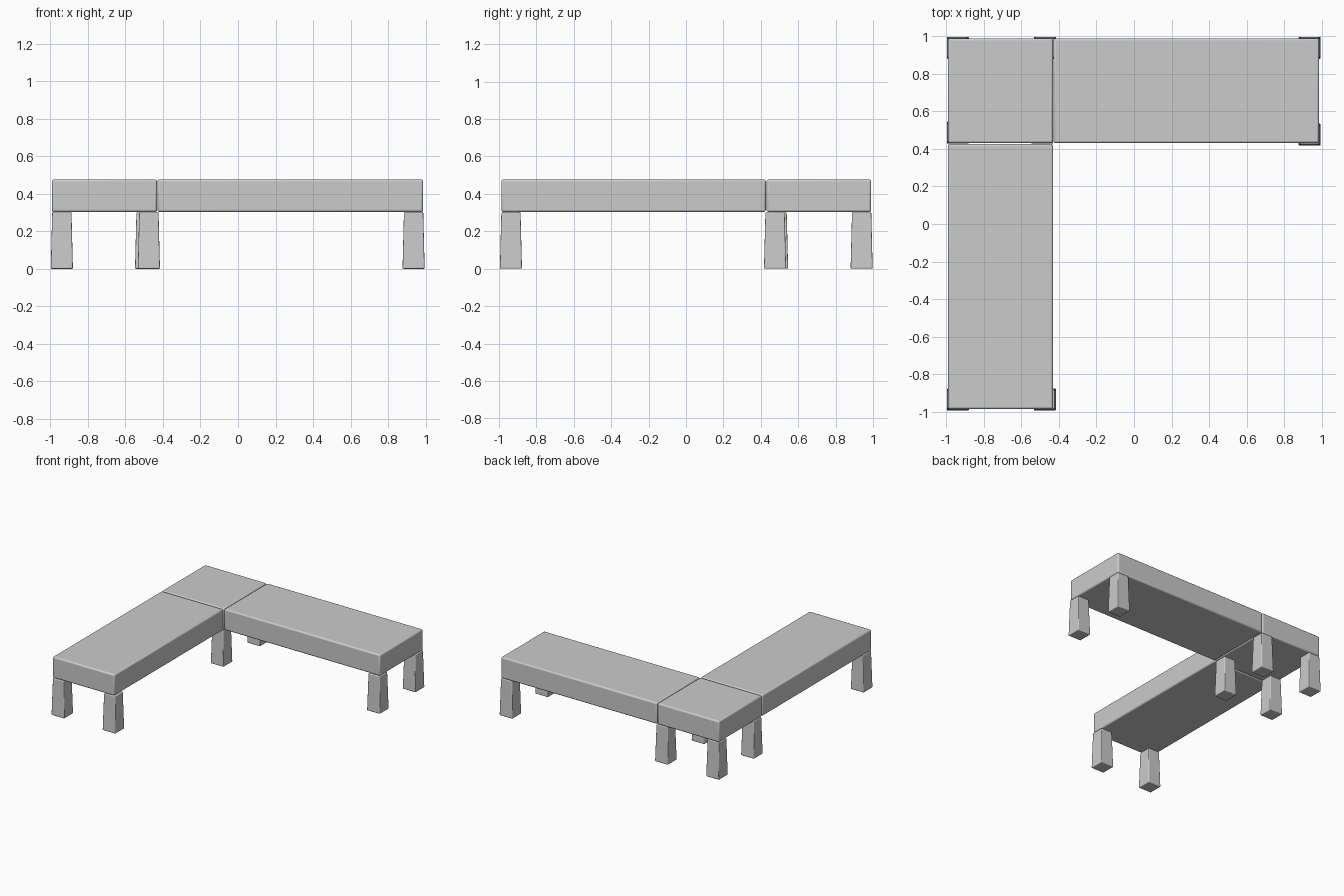
import bpy, bmesh

if "Cube" in bpy.data.objects:
    bpy.data.objects.remove(bpy.data.objects["Cube"])


def block(name, x0, x1, y0, y1, z0, z1, taper=1.0, bevel=0.012):
    """Box with softly rounded edges; taper scales its top face."""
    cx, cy = (x0 + x1) / 2, (y0 + y1) / 2
    bm = bmesh.new()
    bmesh.ops.create_cube(bm, size=1)
    for v in bm.verts:
        s = taper if v.co.z > 0 else 1.0
        v.co.x *= (x1 - x0) * s
        v.co.y *= (y1 - y0) * s
        v.co.z = z1 if v.co.z > 0 else z0
    mesh = bpy.data.meshes.new(name)
    bm.to_mesh(mesh)
    bm.free()
    ob = bpy.data.objects.new(name, mesh)
    ob.location = (cx, cy, 0)
    bpy.context.collection.objects.link(ob)
    mod = ob.modifiers.new("rounded_edges", 'BEVEL')
    mod.width = bevel
    mod.segments = 3
    bpy.ops.object.select_all(action='DESELECT')
    ob.select_set(True)
    bpy.context.view_layer.objects.active = ob
    bpy.ops.object.shade_smooth_by_angle()
    return ob


LEG_H, TOP = 0.303, 0.477

# Three padded seat sections forming the L
block("corner_seat", -0.992, -0.431, 0.431, 0.99, LEG_H, TOP)
block("right_seat", -0.429, 0.987, 0.431, 0.99, LEG_H, TOP)
block("front_seat", -0.992, -0.431, -0.987, 0.427, LEG_H, TOP)

# Eight legs, narrower at the top
W = 0.118
OUT = 0.998 - W / 2
legs = {
    "corner_leg": (-OUT, OUT),
    "back_middle_leg": (-0.475, OUT),
    "left_middle_leg": (-OUT, 0.487),
    "inner_leg": (-0.490, 0.487),
    "right_back_leg": (OUT - 0.003, OUT),
    "right_front_leg": (OUT - 0.003, 0.476),
    "front_left_leg": (-OUT, -OUT + 0.003),
    "front_right_leg": (-0.475, -OUT + 0.003),
}
for name, (x, y) in legs.items():
    block(name, x - W / 2, x + W / 2, y - W / 2, y + W / 2, 0.0, LEG_H, 0.87, 0.006)
